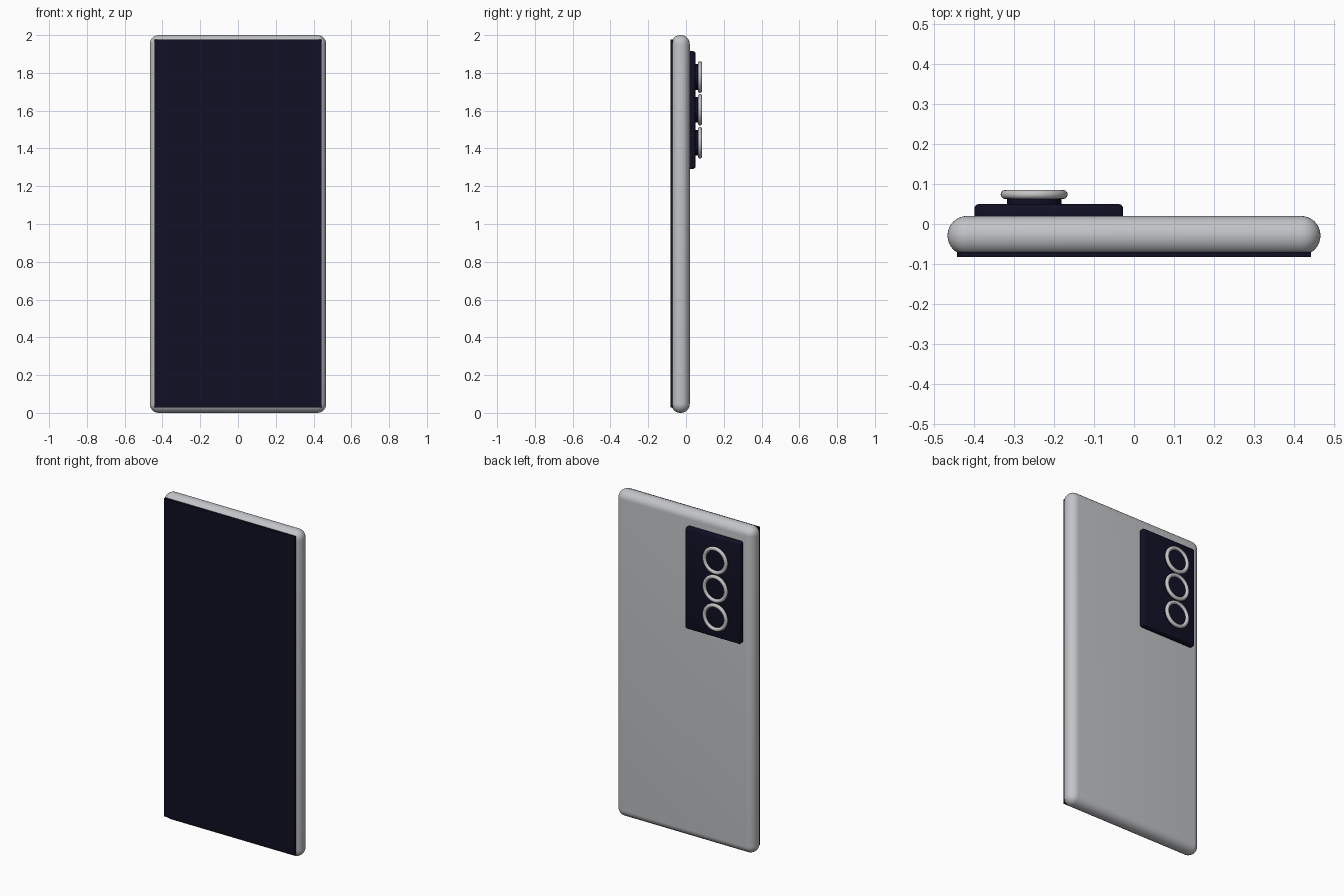
import bpy
import math

if "Cube" in bpy.data.objects:
    bpy.data.objects.remove(bpy.data.objects["Cube"], do_unlink=True)


def make_material(name, color):
    mat = bpy.data.materials.new(name)
    mat.use_nodes = True
    mat.diffuse_color = (*color, 1)
    mat.node_tree.nodes["Principled BSDF"].inputs["Base Color"].default_value = (*color, 1)
    return mat


silver = make_material("silver_grey", (0.54, 0.55, 0.57))
midnight = make_material("midnight_blue", (0.005, 0.005, 0.018))
steel = make_material("lens_steel", (0.56, 0.56, 0.56))


def finish(name, mat):
    obj = bpy.context.object
    obj.name = obj.data.name = name
    obj.data.materials.append(mat)
    return obj


def box(name, low, high, mat, bevel=0, segments=4):
    """Box between two corners, with optional rounded edges."""
    center = [(a + b) / 2 for a, b in zip(low, high)]
    bpy.ops.mesh.primitive_cube_add(size=1, location=center)
    obj = finish(name, mat)
    obj.scale = [b - a for a, b in zip(low, high)]
    bpy.ops.object.transform_apply(location=False, rotation=False, scale=True)
    if bevel:
        mod = obj.modifiers.new("rounded_edges", "BEVEL")
        mod.width = bevel
        mod.segments = segments
        bpy.ops.object.modifier_apply(modifier=mod.name)
        bpy.ops.object.shade_smooth_by_angle(angle=math.radians(35))
    return obj


# Body with fully rounded sides, and the flat screen
box("body", (-0.467, -0.078, 0), (0.467, 0.02, 2), silver, 0.0485, 10)
box("screen", (-0.443, -0.083, 0.028), (0.443, -0.07, 1.978), midnight)

# Raised camera plate on the back
box("camera_plate", (-0.4, 0.005, 1.292), (-0.027, 0.05, 1.915), midnight, 0.012)

# Three lenses, each a dark barrel with a steel ring
facing_back = (math.radians(90), 0, 0)
for label, z in (("upper", 1.778), ("middle", 1.605), ("lower", 1.43)):
    bpy.ops.mesh.primitive_cylinder_add(vertices=48, radius=0.068, depth=0.04,
                                        location=(-0.25, 0.054, z), rotation=facing_back)
    finish(label + "_lens", midnight)
    bpy.ops.object.shade_smooth_by_angle(angle=math.radians(35))
    bpy.ops.mesh.primitive_torus_add(major_segments=48, minor_segments=12,
                                     major_radius=0.0725, minor_radius=0.0115,
                                     location=(-0.25, 0.074, z), rotation=facing_back)
    finish(label + "_lens_ring", steel)
    bpy.ops.object.shade_smooth()
